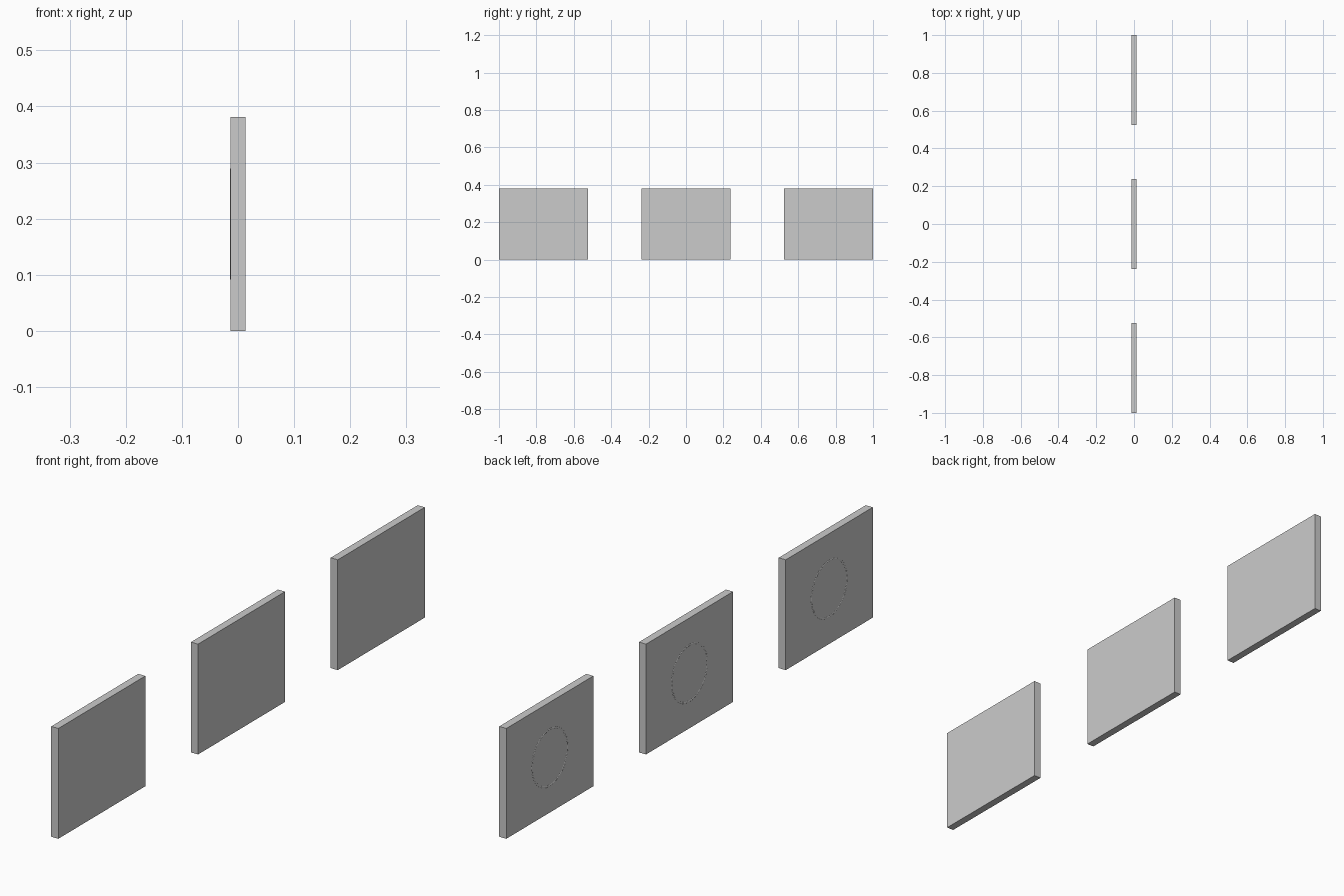
import bpy
import math

if "Cube" in bpy.data.objects:
    bpy.data.objects.remove(bpy.data.objects["Cube"])

WIDTH, HEIGHT, THICK = 0.475, 0.381, 0.027
SPACING = (2.0 - WIDTH) / 2
RING_R, TUBE_R = 0.097, 0.004


def add_panel(name, y):
    # flat rectangular board standing on its long edge
    bpy.ops.mesh.primitive_cube_add(size=1, location=(0, y, HEIGHT / 2))
    ob = bpy.context.object
    ob.name = name
    ob.scale = (THICK, WIDTH, HEIGHT)
    bpy.ops.object.transform_apply(location=False, rotation=False, scale=True)


def add_ring(name, y):
    # thin ring sunk into the rear (-x) face, only its crest showing
    bpy.ops.mesh.primitive_torus_add(
        major_radius=RING_R, minor_radius=TUBE_R,
        major_segments=32, minor_segments=8,
        location=(-THICK / 2 + TUBE_R - 0.001, y, HEIGHT / 2),
        rotation=(0, math.pi / 2, 0))
    ob = bpy.context.object
    ob.name = name
    bpy.ops.object.shade_smooth_by_angle(angle=math.radians(50))


for label, i in (("near", -1), ("middle", 0), ("far", 1)):
    add_panel(f"{label}_panel", i * SPACING)
    add_ring(f"{label}_panel_ring", i * SPACING)
